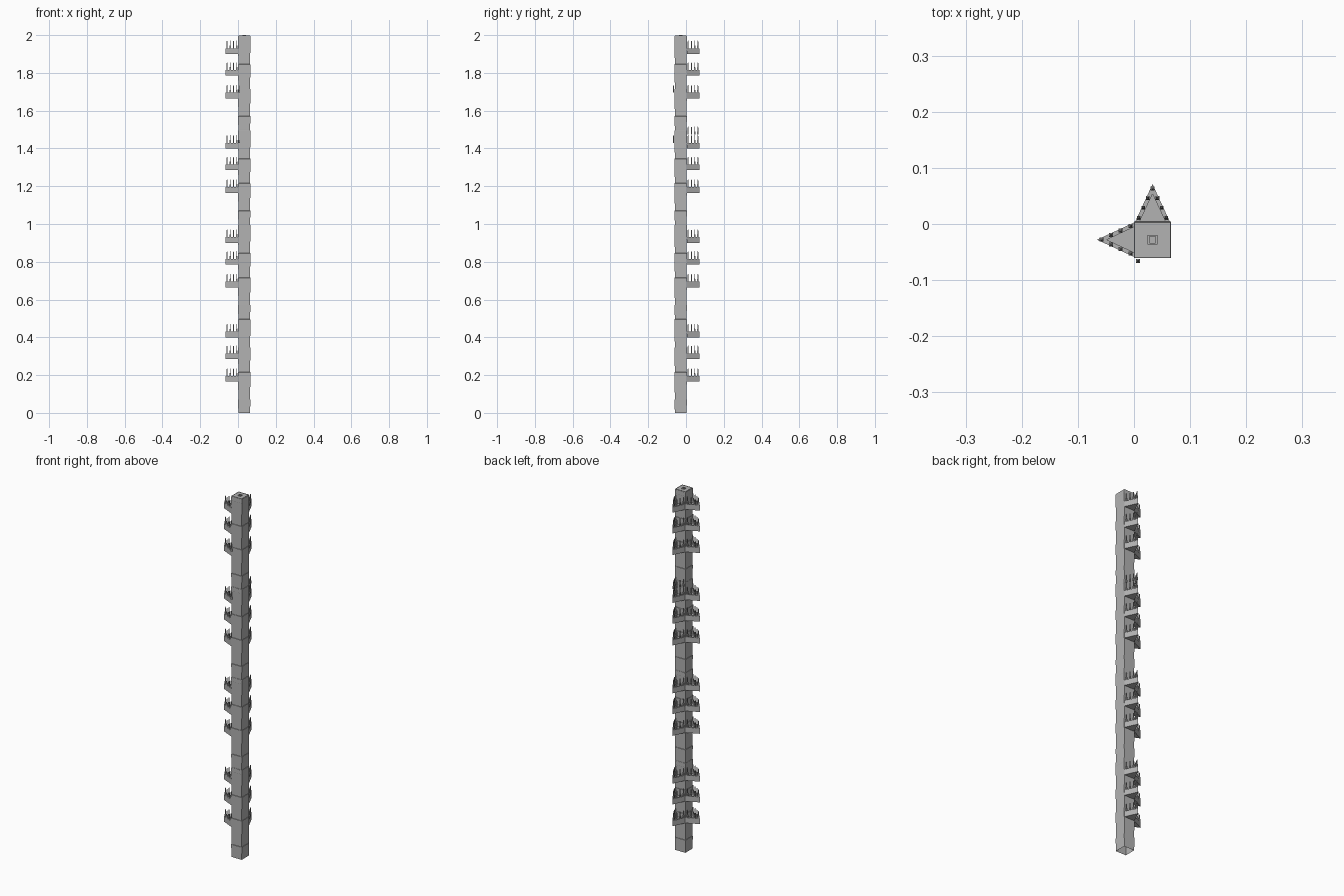
import bpy, bmesh, math
from mathutils import Matrix, Vector

if "Cube" in bpy.data.objects:
    bpy.data.objects.remove(bpy.data.objects["Cube"], do_unlink=True)

stone = bpy.data.materials.new("grey_stone")
stone.use_nodes = True
GREY = (0.45, 0.45, 0.45, 1)
stone.diffuse_color = GREY
stone.node_tree.nodes["Principled BSDF"].inputs["Base Color"].default_value = GREY

CX, CY = 0.033, -0.028          # tower axis
HALF = 0.033
MODULE = 0.5


def finish(bm, name):
    bmesh.ops.recalc_face_normals(bm, faces=bm.faces)
    mesh = bpy.data.meshes.new(name)
    bm.to_mesh(mesh)
    bm.free()
    mesh.materials.append(stone)
    obj = bpy.data.objects.new(name, mesh)
    bpy.context.collection.objects.link(obj)
    return obj


def loft(bm, rings, cap=True):
    """Skin closed rings of points one after another."""
    loops = [[bm.verts.new(p) for p in ring] for ring in rings]
    n = len(loops[0])
    for low, high in zip(loops, loops[1:]):
        for i in range(n):
            j = (i + 1) % n
            bm.faces.new((low[i], low[j], high[j], high[i]))
    if cap:
        bm.faces.new(loops[0][::-1])
        bm.faces.new(loops[-1])


def square(h, z, x=CX, y=CY):
    return [(x + sx * h, y + sy * h, z)
            for sx, sy in ((-1, -1), (1, -1), (1, 1), (-1, 1))]


def wedge(inset, z):
    """Triangle pointing along +x, its base on the wall plane x = 0."""
    w, d = 0.031 - inset, 0.067 - 2.2 * inset
    return [(0, -w, z), (d, 0, z), (0, w, z)]


def add_post(bm, x, y, z):
    """Square foot with a slim spike."""
    loft(bm, [square(h, z + dz, x, y) for h, dz in
              ((0.0035, 0), (0.0035, 0.014), (0.002, 0.016),
               (0.002, 0.036), (0.0008, 0.041))])


# Shaft, each storey flaring slightly toward its top
bm = bmesh.new()
rings = []
for m in range(4):
    base = m * MODULE
    start = 0.0
    for top in (0.07, 0.215, 0.345, 0.475):
        rings.append(square(0.0312, base + start + 0.001))
        rings.append(square(0.0326, base + top))
        start = top
    rings.append(square(0.031, base + 0.498))
rings[0] = square(0.0312, 0)
loft(bm, rings, cap=False)
finish(bm, "tower_shaft")

# Rounded bands closing every section
for m in range(4):
    bm = bmesh.new()
    z = m * MODULE + 0.472
    loft(bm, [square(HALF, z), square(HALF, z + 0.024)])
    band = finish(bm, "section_band")
    bevel = band.modifiers.new("rounded", "BEVEL")
    bevel.width = 0.002
    bevel.segments = 2

# Small square socket on the roof
bm = bmesh.new()
loft(bm, [square(h, z) for h, z in
          ((0.0085, 1.994), (0.0085, 2.0), (0.0055, 2.0), (0.0055, 1.996))])
finish(bm, "roof_socket")

# Triangular balconies on two sides, with posts along both slanted edges
SIDES = {
    "right": Matrix.Translation((0.001, CY, 0)) @ Matrix.Rotation(math.pi, 4, "Z"),
    "back": Matrix.Translation((CX, 0.004, 0)) @ Matrix.Rotation(math.pi / 2, 4, "Z"),
}
SPOTS = [(0.059, 0)] + [(d, s * w) for d, w in
                        ((0.042, 0.0085), (0.025, 0.0165), (0.007, 0.0245))
                        for s in (-1, 1)]
for side, place in SIDES.items():
    for m in range(4):
        for level in (0.165, 0.285, 0.4):
            z = m * MODULE + level
            bm = bmesh.new()
            loft(bm, [wedge(0, z), wedge(0, z + 0.03),
                      wedge(0.008, z + 0.03), wedge(0.008, z + 0.022)])
            bmesh.ops.transform(bm, matrix=place, verts=bm.verts)
            finish(bm, side + "_balcony")
            bm = bmesh.new()
            for x, y in SPOTS:
                add_post(bm, x, y, z + 0.03)
                # An extra raised row on one back balcony
                if side == "back" and m == 2 and level == 0.4:
                    add_post(bm, x, y, z + 0.075)
            bmesh.ops.transform(bm, matrix=place, verts=bm.verts)
            finish(bm, side + "_balcony_posts")

# Loose posts by the front corner
bm = bmesh.new()
for z in (1.43, 1.695):
    add_post(bm, 0.007, -0.066, z)
finish(bm, "corner_posts")
